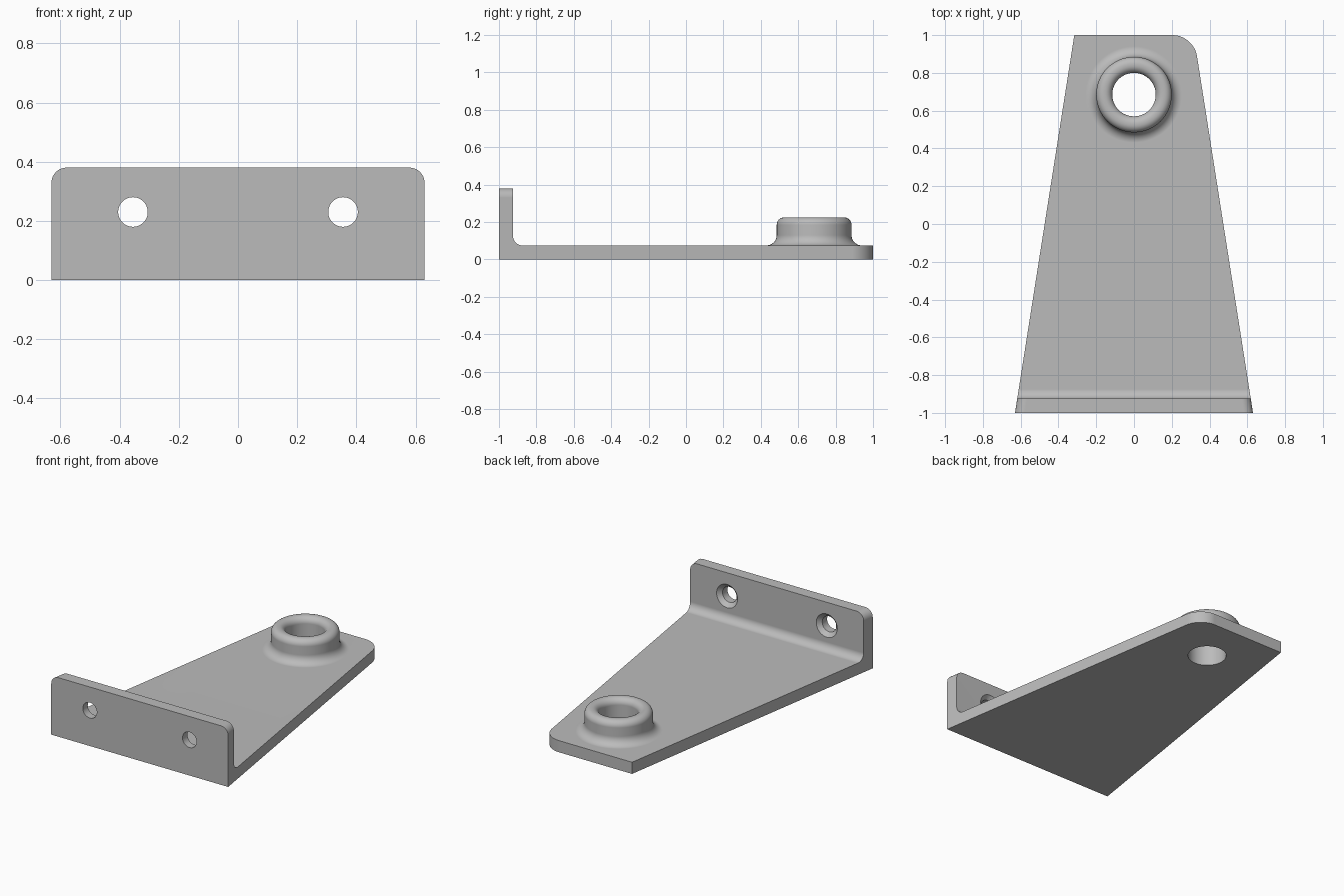
import bpy, bmesh, math
from mathutils import Matrix

cube = bpy.data.objects.get("Cube")
if cube:
    bpy.data.objects.remove(cube, do_unlink=True)

GREY = (0.5, 0.5, 0.5, 1)
mat = bpy.data.materials.new("plain grey")
mat.use_nodes = True
mat.diffuse_color = GREY
mat.node_tree.nodes["Principled BSDF"].inputs["Base Color"].default_value = GREY

THICK, HEIGHT, TOP = 0.075, 0.38, 0.225
BOSS_Y, BORE = 0.685, 0.115


def arc(cx, cy, r, start, end, steps=10):
    """Points on an arc, angles in degrees."""
    angles = [math.radians(start + (end - start) * i / steps) for i in range(steps + 1)]
    return [(cx + r * math.cos(a), cy + r * math.sin(a)) for a in angles]


def finish(bm, name):
    bmesh.ops.recalc_face_normals(bm, faces=bm.faces[:])
    mesh = bpy.data.meshes.new(name)
    bm.to_mesh(mesh)
    bm.free()
    mesh.materials.append(mat)
    obj = bpy.data.objects.new(name, mesh)
    bpy.context.collection.objects.link(obj)
    return obj


def lathe(name, profile, matrix, steps=64):
    """Spin a (radius, height) profile into a closed solid."""
    bm = bmesh.new()
    verts = [bm.verts.new((r, 0, z)) for r, z in profile]
    edges = [bm.edges.new(pair) for pair in zip(verts, verts[1:])]
    bmesh.ops.spin(bm, geom=verts + edges, cent=(0, 0, 0), axis=(0, 0, 1),
                   angle=math.tau, steps=steps)
    bmesh.ops.remove_doubles(bm, verts=bm.verts[:], dist=1e-5)
    bm.transform(matrix)
    return finish(bm, name)


def combine(obj, other, operation):
    bpy.context.view_layer.objects.active = obj
    mod = obj.modifiers.new("combine", "BOOLEAN")
    mod.operation, mod.solver, mod.object = operation, "EXACT", other
    bpy.ops.object.modifier_apply(modifier=mod.name)
    bpy.data.objects.remove(other, do_unlink=True)


def round_edges(bm, test, size):
    edges = [e for e in bm.edges if all(test(v.co) for v in e.verts)
             and abs(e.verts[0].co.x - e.verts[1].co.x) < 0.1]
    bmesh.ops.bevel(bm, geom=edges, offset=size, segments=10, profile=0.5, affect="EDGES")


# Tapered plate with upright flange and filleted inner corner
section = [(-1, 0), (1, 0), (1, THICK)]
section += arc(-0.875, THICK + 0.05, 0.05, 270, 180)
section += [(-0.925, HEIGHT), (-1, HEIGHT)]
bm = bmesh.new()
ends = [[bm.verts.new((side * (0.63 - 0.157 * (y + 1)), y, z)) for y, z in section]
        for side in (-1, 1)]
for end in ends:
    bm.faces.new(end)
count = len(section)
for i in range(count):
    j = (i + 1) % count
    bm.faces.new((ends[0][i], ends[0][j], ends[1][j], ends[1][i]))
round_edges(bm, lambda co: co.z > HEIGHT - 0.01, 0.05)
round_edges(bm, lambda co: co.y > 0.99, 0.11)
bracket = finish(bm, "bracket")

# Raised boss with rounded rim and flared foot
at_boss = Matrix.Translation((0, BOSS_Y, 0))
boss = [(0, TOP)] + arc(0.16, TOP - 0.04, 0.04, 90, 0)
boss += arc(0.255, THICK + 0.055, 0.055, 180, 270) + [(0.255, 0.04), (0, 0.04)]
combine(bracket, lathe("boss", boss, at_boss), "UNION")

# Through bore with rounded mouth
bore = [(0, -0.1), (BORE, -0.1)] + arc(BORE + 0.04, TOP - 0.04, 0.04, 180, 90)
bore += [(BORE + 0.04, 0.3), (0, 0.3)]
combine(bracket, lathe("bore_cutter", bore, at_boss), "DIFFERENCE")

# Countersunk screw holes in the flange
screw = [(0, -0.05), (0.05, -0.05), (0.05, 0.05), (0.075, THICK), (0.075, 0.1), (0, 0.1)]
for x in (-0.355, 0.355):
    place = Matrix.Translation((x, -1, 0.23)) @ Matrix.Rotation(-math.pi / 2, 4, "X")
    combine(bracket, lathe("screw_cutter", screw, place, 48), "DIFFERENCE")

# Smooth curves, crisp edges, flat faces kept flat
bpy.ops.object.select_all(action="DESELECT")
bracket.select_set(True)
bpy.context.view_layer.objects.active = bracket
bpy.ops.object.shade_smooth_by_angle(angle=math.radians(30))
weighted = bracket.modifiers.new("weighted_normals", "WEIGHTED_NORMAL")
weighted.keep_sharp = True
